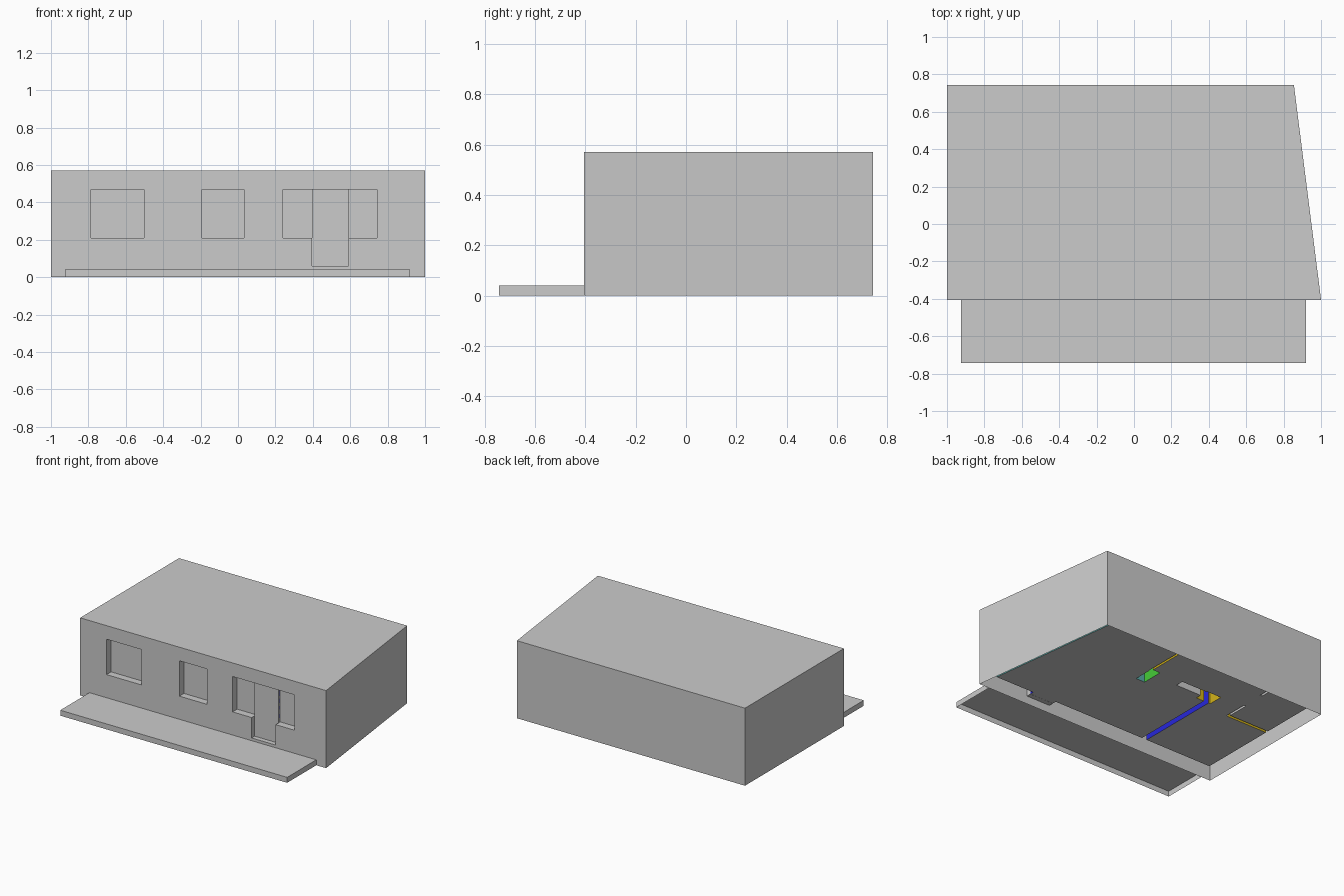
import bpy, bmesh

if "Cube" in bpy.data.objects:
    bpy.data.objects.remove(bpy.data.objects["Cube"])


def prism(name, outline, z0, z1):
    """Closed prism from a plan outline."""
    bm = bmesh.new()
    base = bm.faces.new([bm.verts.new((x, y, z0)) for x, y in outline])
    top = bmesh.ops.extrude_face_region(bm, geom=[base])["geom"]
    bmesh.ops.translate(bm, vec=(0, 0, z1 - z0),
                        verts=[v for v in top if isinstance(v, bmesh.types.BMVert)])
    bmesh.ops.recalc_face_normals(bm, faces=bm.faces[:])
    mesh = bpy.data.meshes.new(name)
    bm.to_mesh(mesh)
    bm.free()
    obj = bpy.data.objects.new(name, mesh)
    bpy.context.scene.collection.objects.link(obj)
    return obj


def box(name, x0, x1, y0, y1, z0, z1):
    return prism(name, [(x0, y0), (x1, y0), (x1, y1), (x0, y1)], z0, z1)


def combine(obj, tools):
    """Apply boolean tools in order, then remove them."""
    for tool, operation in tools:
        mod = obj.modifiers.new("bool", 'BOOLEAN')
        mod.object, mod.operation, mod.solver = tool, operation, 'EXACT'
    bpy.context.view_layer.update()
    graph = bpy.context.evaluated_depsgraph_get()
    mesh = bpy.data.meshes.new_from_object(obj.evaluated_get(graph))
    obj.modifiers.clear()
    obj.data = mesh
    for tool, _ in tools:
        bpy.data.objects.remove(tool)


def drop_faces(obj, test):
    bm = bmesh.new()
    bm.from_mesh(obj.data)
    bmesh.ops.delete(bm, geom=[f for f in bm.faces if test(f.calc_center_median())],
                     context='FACES')
    bm.to_mesh(obj.data)
    bm.free()


FRONT, BACK, HEIGHT, FLOOR = -0.405, 0.743, 0.57, 0.06
DOOR = (0.395, 0.59)

# Outer shell: slanted right side, recessed windows and door, open underneath
shell = prism("outer_shell", [(-1, FRONT), (1, FRONT), (0.855, BACK), (-1, BACK)], 0, HEIGHT)
windows = [(-0.785, -0.503), (-0.193, 0.033), (0.24, DOOR[0]), (DOOR[1], 0.742)]
cuts = [box("window_cutter", a, b, -0.6, FRONT + 0.053, 0.21, 0.47) for a, b in windows]
cuts.append(box("door_cutter", *DOOR, -0.6, FRONT + 0.035, FLOOR, 0.47))
combine(shell, [(c, 'DIFFERENCE') for c in cuts])
drop_faces(shell, lambda c: c.z < 0.001)

# Front terrace: thin slab, open underneath and against the house
terrace = box("terrace", -0.925, 0.92, -0.743, FRONT, 0, 0.04)
drop_faces(terrace, lambda c: c.z < 0.001 or c.y > FRONT - 0.001)

# Interior lining with raised floor; partitions are hollow slots through it
rooms = prism("room_lining", [(-0.94, -0.34), (0.907, -0.34), (0.778, 0.685), (-0.94, 0.685)],
              FLOOR, 0.53)
alcove = box("door_alcove", *DOOR, FRONT + 0.036, -0.3, FLOOR, 0.46)
partitions = [  # x0, x1, y0, y1, colour
    (-0.395, -0.355, -0.5, 0.33, "blue"),
    (-0.41, -0.29, 0.30, 0.41, "yellow"),
    (-0.32, -0.08, 0.345, 0.405, None),
    (0.11, 0.183, 0.24, 0.40, "green"),
    (0.171, 0.187, 0.38, 0.8, "yellow"),
    (-1.1, -0.605, 0.245, 0.265, "yellow"),
    (-0.612, -0.595, 0.25, 0.43, None),
    (-0.609, -0.592, 0.60, 0.8, None),
]
slots = [box("partition_cutter", *p[:4], -0.1, 0.7) for p in partitions]
combine(rooms, [(alcove, 'UNION')] + [(s, 'DIFFERENCE') for s in slots])

# Paint on the partition and lining faces
paints = {"blue": (0.02, 0.02, 0.7, 1), "yellow": (0.65, 0.45, 0.01, 1),
          "green": (0.06, 0.6, 0.04, 1), "teal": (0.1, 0.4, 0.38, 1)}
rooms.data.materials.clear()
rooms.data.materials.append(None)
for label, colour in paints.items():
    mat = bpy.data.materials.new(label + "_paint")
    mat.diffuse_color = colour
    mat.use_nodes = True
    mat.node_tree.nodes["Principled BSDF"].inputs["Base Color"].default_value = mat.diffuse_color
    rooms.data.materials.append(mat)
index = {label: i + 1 for i, label in enumerate(paints)}

for poly in rooms.data.polygons:
    c, n = poly.center, poly.normal
    poly.material_index = 0
    if abs(n.z) > 0.5:
        continue
    if c.x > 0.7 and n.x > 0.9:
        poly.material_index = index["teal"]
    elif c.y < -0.341 and abs(n.x) > 0.9:
        poly.material_index = index["blue"]
    else:
        for x0, x1, y0, y1, label in partitions:
            if label and x0 - 0.002 < c.x < x1 + 0.002 and y0 - 0.002 < c.y < y1 + 0.002:
                shade = "teal" if label == "green" and abs(n.y) > 0.9 else label
                poly.material_index = index[shade]
                break
